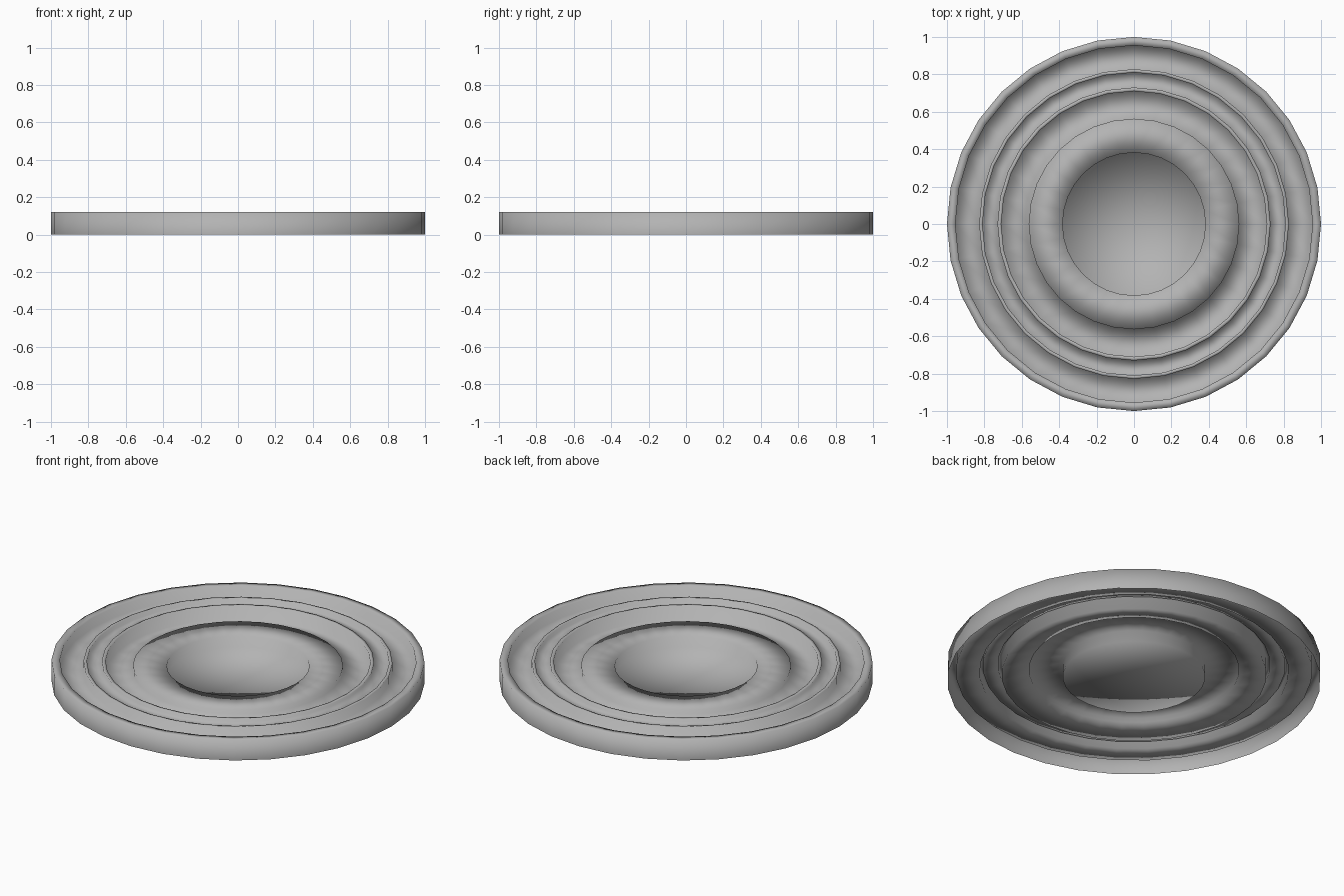
import bpy, bmesh, math

if "Cube" in bpy.data.objects:
    bpy.data.objects.remove(bpy.data.objects["Cube"])

SIDES = 32

# Cross-section (radius, height) from the bottom of the skirt to the centre
profile = [
    (1.0, 0.0), (1.0, 0.12),         # outer skirt
    (0.955, 0.12), (0.955, 0.06),    # flat rim and its inner wall
    (0.828, 0.06), (0.828, 0.116),   # channel, outer bead
    (0.81, 0.116), (0.81, 0.092),
    (0.73, 0.103), (0.73, 0.118),    # shallow groove, inner bead
    (0.71, 0.118), (0.71, 0.04),
    (0.563, 0.07), (0.563, 0.095),   # raised ring
    (0.382, 0.093), (0.382, 0.027),  # wall of the central recess
]
centre_height = 0.025

bm = bmesh.new()

# Revolve the section into rings
rings = []
for r, z in profile:
    rings.append([bm.verts.new((r * math.cos(2 * math.pi * i / SIDES),
                                r * math.sin(2 * math.pi * i / SIDES), z))
                  for i in range(SIDES)])
for a, b in zip(rings, rings[1:]):
    for i in range(SIDES):
        j = (i + 1) % SIDES
        bm.faces.new((a[i], a[j], b[j], b[i]))

# Close the centre with a fan
centre = bm.verts.new((0, 0, centre_height))
for i in range(SIDES):
    bm.faces.new((rings[-1][i], rings[-1][(i + 1) % SIDES], centre))

for f in bm.faces:
    f.smooth = True

mesh = bpy.data.meshes.new("lid")
bm.to_mesh(mesh)
bm.free()
lid = bpy.data.objects.new("lid", mesh)
bpy.context.collection.objects.link(lid)

# Dull metal grey
grey = bpy.data.materials.new("dull_grey")
grey.diffuse_color = (0.45, 0.45, 0.45, 1)
grey.use_nodes = True
grey.node_tree.nodes["Principled BSDF"].inputs["Base Color"].default_value = grey.diffuse_color
mesh.materials.append(grey)
